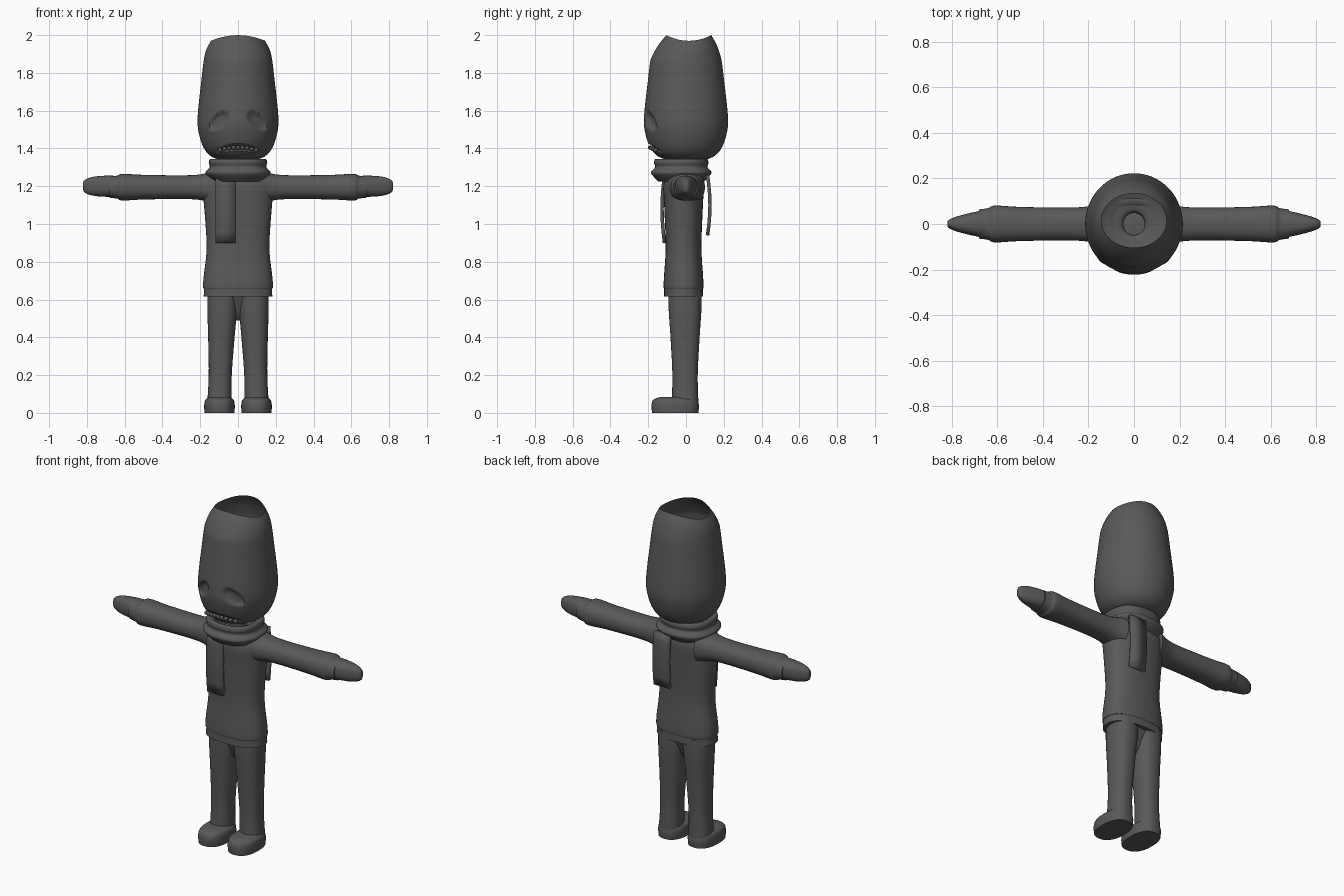
import bpy, bmesh, math
from mathutils import Vector

default_cube = bpy.data.objects.get("Cube")
if default_cube:
    bpy.data.objects.remove(default_cube, do_unlink=True)

charcoal = bpy.data.materials.new("charcoal_grey")
charcoal.use_nodes = True
charcoal.diffuse_color = (0.1, 0.1, 0.1, 1)
shader = charcoal.node_tree.nodes["Principled BSDF"]
shader.inputs["Base Color"].default_value = charcoal.diffuse_color


def finish(name, bm, mirror=False):
    """Turn a bmesh into a smooth shaded object, optionally mirrored in x."""
    bmesh.ops.recalc_face_normals(bm, faces=bm.faces)
    mesh = bpy.data.meshes.new(name)
    bm.to_mesh(mesh)
    bm.free()
    mesh.materials.append(charcoal)
    obj = bpy.data.objects.new(name, mesh)
    bpy.context.collection.objects.link(obj)
    if mirror:
        obj.modifiers.new("mirror", "MIRROR")
    bpy.ops.object.select_all(action="DESELECT")
    obj.select_set(True)
    bpy.context.view_layer.objects.active = obj
    bpy.ops.object.shade_smooth_by_angle(angle=math.radians(40))
    return obj


def smooth_profile(points, steps):
    """Catmull-Rom curve through the profile points."""
    padded = [points[0], *points, points[-1]]
    curve = []
    for before, start, end, after in zip(padded, padded[1:], padded[2:], padded[3:]):
        for step in range(steps):
            t = step / steps
            point = []
            for p, q, r, s in zip(before, start, end, after):
                tangent_in, tangent_out = (r - p) / 2, (s - q) / 2
                rise = r - q
                bend = 3 * rise - 2 * tangent_in - tangent_out
                twist = tangent_in + tangent_out - 2 * rise
                point.append(q + t * (tangent_in + t * (bend + t * twist)))
            curve.append(point)
    return curve + [points[-1]]


def loft(name, profile, depth, centre=(0, 0), axis="z", sides=48, steps=5,
         roundness=2, capped=True, shape=None, mirror=False):
    """Sweep a superellipse through (distance along axis, half width) points."""
    bm = bmesh.new()
    rings = []
    for distance, radius in smooth_profile(profile, steps):
        ring = []
        for side in range(sides):
            angle = math.tau * side / sides
            c, s = math.cos(angle), math.sin(angle)
            u = centre[0] + radius * math.copysign(abs(c) ** (2 / roundness), c)
            v = centre[1] + radius * depth * math.copysign(abs(s) ** (2 / roundness), s)
            point = Vector((u, v, distance) if axis == "z" else (distance, u, v))
            if shape:
                shape(point)
            ring.append(bm.verts.new(point))
        rings.append(ring)
    for low, high in zip(rings, rings[1:]):
        for side in range(sides):
            bm.faces.new((low[side - 1], low[side], high[side], high[side - 1]))
    if capped:
        bm.faces.new(rings[0])
        bm.faces.new(rings[-1])
    return finish(name, bm, mirror)


def mouth_height(x):
    return 1.405 - 1.5 * x * x


def shape_head(point):
    """Form the saddle rim, sink the eye sockets and the mouth."""
    x, y, z = point
    lift = max(0, min(1, (z - 1.87) / 0.1))
    point.y = y * (1 - 0.2 * lift) + 0.015 * lift
    point.z += 0.03 * lift * (y / 0.15) ** 2
    if y < 0:
        # Sockets slope down and outwards
        across, up = abs(x) - 0.1, z - 1.545
        along, over = (across - up) * 0.7, (across + up) * 0.7
        socket = (along / 0.065) ** 2 + (over / 0.035) ** 2
        mouth = (x / 0.12) ** 2 + ((z - mouth_height(x)) / 0.02) ** 2
        for sink, amount in ((socket, 0.024), (mouth, 0.02)):
            if sink < 1:
                point.y += amount * (1 - sink * sink)


def taper_hand(point):
    """Narrow the mitten towards its fingertip from above."""
    point.y *= 1 - 3 * max(0, point.x - 0.66)


def lean_leg(point):
    """Bring the thighs closer together than the ankles."""
    point.x -= 0.03 * point.z


def scarf_tail(name, x, y, bottom):
    """Thin strip hanging from the scarf, bowed slightly away from the body."""
    bm = bmesh.new()
    rows = []
    for step in range(7):
        t = step / 6
        out = y * (0.9 + 0.1 * math.sin(math.pi * t))
        z = 1.26 + (bottom - 1.26) * t
        rows.append([bm.verts.new((x + half, out, z)) for half in (-0.053, 0.053)])
    for upper, lower in zip(rows, rows[1:]):
        bm.faces.new((*upper, *reversed(lower)))
    thickness = finish(name, bm).modifiers.new("thickness", "SOLIDIFY")
    thickness.thickness = 0.018
    thickness.offset = 0


# Open, hollow head narrowing to a neck tube
loft("head", [(1.24, 0.05), (1.32, 0.05), (1.34, 0.1), (1.36, 0.145), (1.4, 0.18),
              (1.47, 0.205), (1.56, 0.214), (1.75, 0.195), (1.9, 0.175), (1.97, 0.143)],
     depth=1.04, sides=128, steps=12, capped=False, shape=shape_head)

# Small pegs along the arched mouth
teeth = bmesh.new()
for tooth in range(-4, 5):
    x = tooth * 0.024
    y = -0.19 * math.sqrt(1 - (x / 0.18) ** 2)
    peg = bmesh.ops.create_icosphere(teeth, subdivisions=2, radius=0.01)
    for vert in peg["verts"]:
        vert.co = Vector((x, y, mouth_height(x))) + vert.co * Vector((1, 1, 1)).length * 0.7
finish("teeth", teeth)

# Scarf wrapped in two soft rolls, with one tail at each side of the body
loft("scarf", [(1.225, 0.13), (1.27, 0.172), (1.3, 0.15), (1.325, 0.155),
               (1.345, 0.145), (1.33, 0.11), (1.27, 0.08)],
     depth=0.93, centre=(0, -0.025), roundness=2.4, capped=False)
scarf_tail("front_scarf_tail", -0.065, -0.127, 0.9)
scarf_tail("back_scarf_tail", 0.075, 0.127, 0.94)

# Jacket with a hem band, sleeves flaring into it, and mittens
loft("jacket_body", [(0.615, 0.182), (0.655, 0.18), (0.665, 0.185), (0.72, 0.182),
                     (0.88, 0.166), (1.1, 0.18), (1.2, 0.188), (1.245, 0.16), (1.26, 0.1)],
     depth=0.57, centre=(0, -0.013), roundness=2.4)
loft("sleeve", [(0.12, 0.1), (0.2, 0.078), (0.3, 0.072), (0.5, 0.075),
                (0.61, 0.081), (0.64, 0.07), (0.68, 0.064)],
     depth=0.87, centre=(0, 1.195), axis="x", roundness=2.3, mirror=True)
loft("hand", [(0.62, 0.058), (0.7, 0.06), (0.77, 0.053), (0.81, 0.037), (0.82, 0.02)],
     depth=0.93, centre=(0, 1.2), axis="x", roundness=2.4, shape=taper_hand, mirror=True)

# Trousers and shoes
loft("leg", [(0.04, 0.065), (0.2, 0.061), (0.4, 0.07), (0.55, 0.079), (0.65, 0.08)],
     depth=1.1, centre=(0.1, -0.005), roundness=2.3, shape=lean_leg, mirror=True)
loft("hips", [(0.49, 0.02), (0.53, 0.07), (0.65, 0.155)],
     depth=0.55, centre=(0, -0.005), roundness=2.4)
loft("shoe", [(0, 0.079), (0.04, 0.081), (0.07, 0.074), (0.085, 0.05)],
     depth=1.55, centre=(0.098, -0.057), roundness=2.4, mirror=True)
